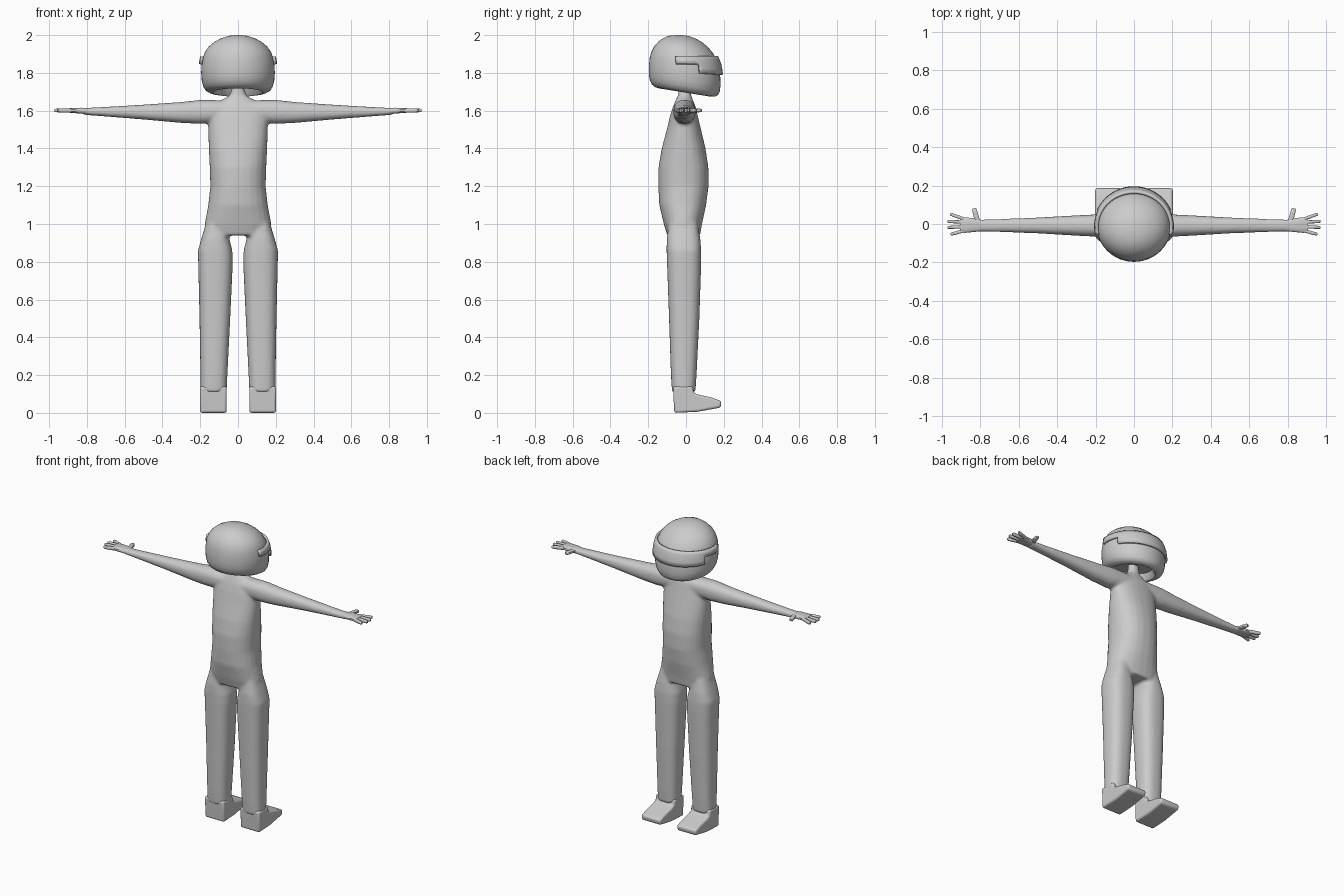
import bpy, bmesh, math
from mathutils import Vector

if "Cube" in bpy.data.objects:
    bpy.data.objects.remove(bpy.data.objects["Cube"])

grey = bpy.data.materials.new("light grey")
grey.diffuse_color = (0.6, 0.6, 0.6, 1)
grey.use_nodes = True
grey.node_tree.nodes["Principled BSDF"].inputs["Base Color"].default_value = grey.diffuse_color


def make(name, bm, mirror=False, angle=None):
    bmesh.ops.recalc_face_normals(bm, faces=bm.faces)
    me = bpy.data.meshes.new(name)
    bm.to_mesh(me)
    bm.free()
    me.materials.append(grey)
    ob = bpy.data.objects.new(name, me)
    bpy.context.collection.objects.link(ob)
    if mirror:
        m = ob.modifiers.new("mirror", 'MIRROR')
        m.use_axis = (True, False, False)
    if angle:
        bpy.ops.object.select_all(action='DESELECT')
        ob.select_set(True)
        bpy.context.view_layer.objects.active = ob
        bpy.ops.object.shade_smooth_by_angle(angle=math.radians(angle))
    return ob


def bridge(bm, rings):
    for a, b in zip(rings, rings[1:]):
        n = len(a)
        for i in range(n):
            bm.faces.new((a[i], a[(i + 1) % n], b[(i + 1) % n], b[i]))
    bm.faces.new(rings[0])
    bm.faces.new(rings[-1])


def loft(bm, axis, sections, n=24, power=2.3, flip=1):
    """Section: position on axis, low u, high u, low v, high v."""
    rings = []
    for p, u0, u1, v0, v1 in sections:
        ring = []
        for i in range(n):
            t = 2 * math.pi * (i + 0.5) / n
            c, s = math.cos(t), math.sin(t)
            c = math.copysign(abs(c) ** (2 / power), c)
            s = math.copysign(abs(s) ** (2 / power), s)
            u = (u0 + u1) / 2 + c * (u1 - u0) / 2
            v = (v0 + v1) / 2 + s * (v1 - v0) / 2
            co = (u * flip, v, p) if axis == 'z' else (p * flip, v, u)
            ring.append(bm.verts.new(co))
        rings.append(ring)
    bridge(bm, rings)


# Body: torso, neck, arms and legs fused into one smooth skin
torso = [(.94, .172, -.10, .075), (1.0, .177, -.118, .085), (1.1, .158, -.142, .107),
         (1.2, .147, -.147, .12), (1.3, .15, -.146, .119), (1.4, .155, -.129, .104),
         (1.5, .158, -.102, .08), (1.57, .157, -.085, .063), (1.62, .14, -.07, .052),
         (1.66, .08, -.052, .035), (1.68, .045, -.043, .028), (1.71, .034, -.038, .024),
         (1.79, .032, -.036, .022)]
arm = [(.05, 1.54, 1.655, -.068, .052), (.2, 1.53, 1.657, -.066, .05),
       (.3, 1.535, 1.646, -.061, .045), (.5, 1.553, 1.632, -.049, .034),
       (.7, 1.569, 1.62, -.042, .026), (.82, 1.578, 1.614, -.039, .023)]
leg = [(1.02, .05, .165, -.09, .06), (.92, .045, .195, -.102, .076),
       (.86, .03, .212, -.103, .081), (.8, .027, .211, -.101, .081),
       (.5, .041, .204, -.09, .071), (.2, .056, .199, -.08, .056),
       (.11, .06, .199, -.074, .05)]
bm = bmesh.new()
loft(bm, 'z', [(z, -w, w, b, f) for z, w, b, f in torso])
for side in (1, -1):
    loft(bm, 'x', arm, flip=side)
    loft(bm, 'z', leg, power=2.6, flip=side)
bmesh.ops.triangulate(bm, faces=[f for f in bm.faces if len(f.verts) > 4])
# Make every closed shell point outwards before fusing
body = make("body", bm)
m = body.modifiers.new("fuse", 'REMESH')
m.mode = 'VOXEL'
m.voxel_size = 0.009
m.use_smooth_shade = True
m = body.modifiers.new("soften", 'SMOOTH')
m.factor, m.iterations = 0.5, 5

# Feet: side profile extruded across the width
profile = [(-.062, 0), (.06, .006), (.183, .028), (.188, .062), (.14, .08),
           (.06, .098), (.04, .108), (.036, .14), (-.068, .14), (-.066, .08)]
bm = bmesh.new()
bridge(bm, [[bm.verts.new((x, y, z)) for y, z in profile] for x in (.06, .202)])
feet = make("feet", bm, mirror=True, angle=50)
m = feet.modifiers.new("round", 'BEVEL')
m.width, m.segments, m.limit_method = 0.012, 3, 'ANGLE'

# Hands: flat palm, four fingers and a thumb
bm = bmesh.new()
loft(bm, 'x', [(.79, 1.58, 1.613, -.037, .021), (.83, 1.584, 1.616, -.042, .03),
               (.88, 1.588, 1.614, -.047, .036), (.905, 1.59, 1.612, -.044, .034)],
     n=12, power=3)
digits = [((.885, .026), (.957, .052), .017), ((.89, .010), (.972, .014), .017),
          ((.89, -.014), (.972, -.018), .017), ((.885, -.035), (.955, -.054), .017),
          ((.815, .015), (.833, .082), .026)]
for a, b, width in digits:
    a, b = Vector((*a, 1.601)), Vector((*b, 1.601))
    d = (b - a).normalized()
    s = Vector((-d.y, d.x, 0))
    rings = []
    for t, k in ((0, 1), (.6, 1), (.93, .9), (1, .6)):
        p = a.lerp(b, t)
        rings.append([bm.verts.new(p + s * (width / 2 * k * i) + Vector((0, 0, .01 * k * j)))
                      for i, j in ((-1, -.6), (-.6, -1), (.6, -1), (1, -.6),
                                   (1, .6), (.6, 1), (-.6, 1), (-1, .6))])
    bridge(bm, rings)
make("hands", bm, mirror=True, angle=50)

# Helmet shell: height, half width, back, front
shell = [(2.0, .015, -.055, -.025), (1.996, .05, -.092, .012), (1.983, .09, -.122, .048),
         (1.965, .124, -.147, .082), (1.94, .154, -.169, .113), (1.91, .175, -.184, .139),
         (1.88, .186, -.192, .158), (1.84, .193, -.196, .173), (1.8, .195, -.197, .181),
         (1.76, .192, -.196, .183), (1.73, .185, -.191, .179), (1.71, .173, -.181, .169),
         (1.699, .155, -.165, .153), (1.695, .132, -.145, .132)]


def helmet_point(z, t, out=0.0):
    for a, b in zip(shell, shell[1:]):
        if b[0] <= z <= a[0]:
            k = (a[0] - z) / (a[0] - b[0])
            w, back, front = [a[i] + (b[i] - a[i]) * k for i in (1, 2, 3)]
            break
    x = math.cos(t) * (w + out)
    y = (back + front) / 2 + math.sin(t) * ((front - back) / 2 + out)
    tilt = min(1, max(0, (1.85 - z) / .11))
    return Vector((x, y, z - .16 * y * tilt))


bm = bmesh.new()
N = 48
rings = [[bm.verts.new(helmet_point(s[0], 2 * math.pi * i / N)) for i in range(N)]
         for s in shell]
# Recessed neck opening
for scale, dz in ((.93, .012), (.85, .045)):
    rings.append([bm.verts.new((v.co.x * scale, v.co.y * scale, v.co.z + dz))
                  for v in rings[len(shell) - 1]])
bridge(bm, rings)
make("helmet", bm, angle=50)

# Visor: stepped band wrapped round the face side of the helmet
bm = bmesh.new()
step = .42
angles = [-.21 + (step + .21) * i / 8 for i in range(9)]
angles += [step + (math.pi - 2 * step) * i / 32 for i in range(1, 33)]
angles += [math.pi - a for a in reversed(angles[:8])]
levels = [1.886, 1.866, 1.846, 1.825, 1.803]
grid = [[bm.verts.new(helmet_point(z, t, .009)) for t in angles] for z in levels]
for r in range(4):
    for c in range(len(angles) - 1):
        if r < 2 or 8 <= c < len(angles) - 9:
            bm.faces.new((grid[r][c], grid[r][c + 1], grid[r + 1][c + 1], grid[r + 1][c]))
bmesh.ops.delete(bm, geom=[v for v in bm.verts if not v.link_faces], context='VERTS')
for f in bm.faces:
    f.normal_update()
visor = make("visor", bm, angle=40)
m = visor.modifiers.new("thickness", 'SOLIDIFY')
m.thickness, m.offset = 0.014, 0
